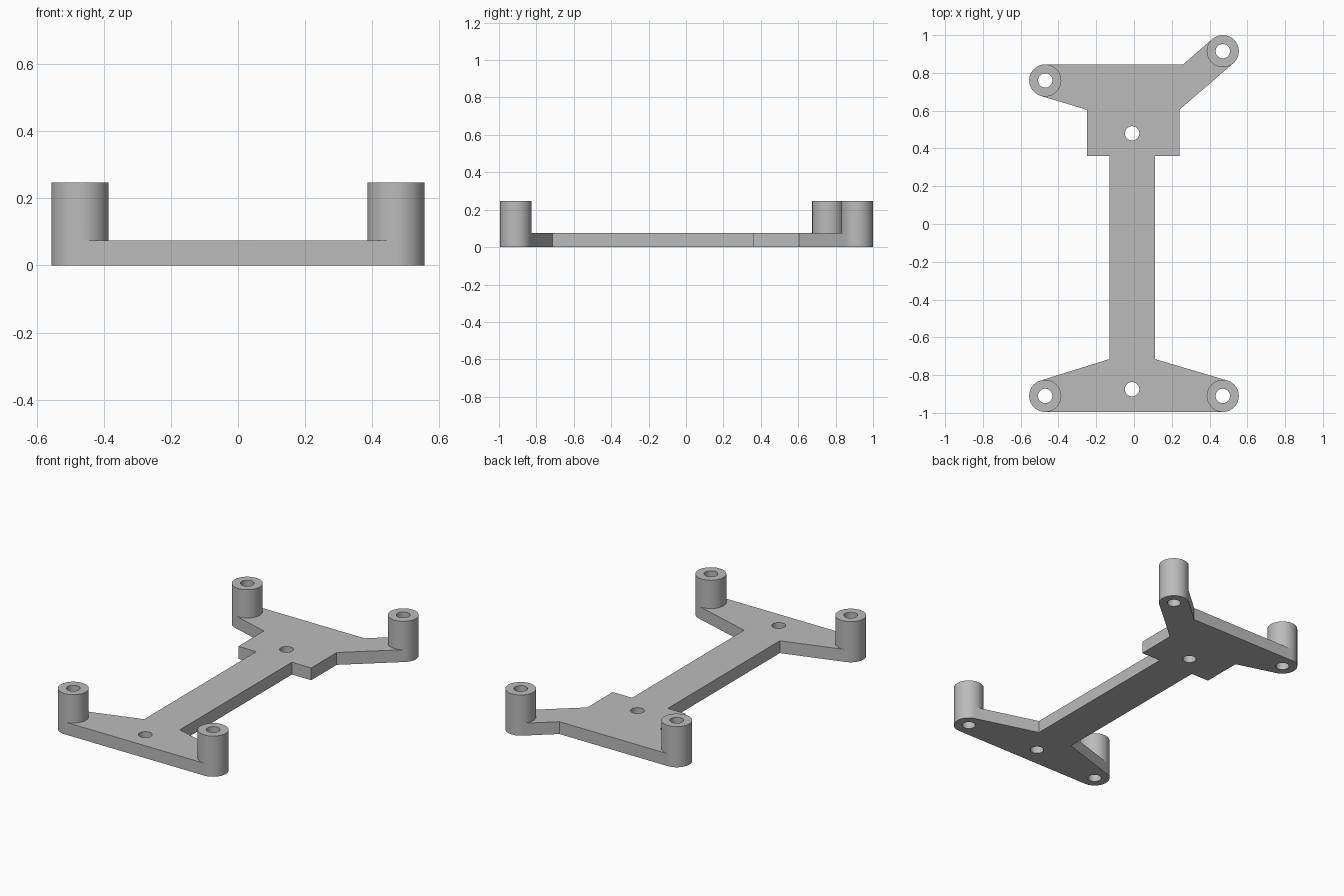
import bpy, bmesh, math
from mathutils import Vector

cube = bpy.data.objects.get("Cube")
if cube:
    bpy.data.objects.remove(cube, do_unlink=True)

PLATE_H, POST_H = 0.075, 0.247
POST_R, HOLE_R = 0.085, 0.038
POSTS = {
    "back_right": (-0.47, 0.76), "back_left": (0.47, 0.915),
    "front_right": (-0.47, -0.91), "front_left": (0.47, -0.91),
}
SCREWS = [(-0.01, 0.48), (-0.01, -0.875)]

grey = bpy.data.materials.new("plain grey")
grey.use_nodes = True
colour = (0.5, 0.5, 0.5, 1)
grey.diffuse_color = colour
grey.node_tree.nodes["Principled BSDF"].inputs["Base Color"].default_value = colour


def link(name, bm):
    bmesh.ops.recalc_face_normals(bm, faces=bm.faces)
    mesh = bpy.data.meshes.new(name)
    bm.to_mesh(mesh)
    bm.free()
    mesh.materials.append(grey)
    ob = bpy.data.objects.new(name, mesh)
    bpy.context.collection.objects.link(ob)
    return ob


def prism(name, outline, z0, z1):
    bm = bmesh.new()
    face = bm.faces.new([bm.verts.new((x, y, z0)) for x, y in outline])
    top = bmesh.ops.extrude_face_region(bm, geom=[face])["geom"]
    bmesh.ops.translate(bm, vec=(0, 0, z1 - z0),
                        verts=[v for v in top if isinstance(v, bmesh.types.BMVert)])
    return link(name, bm)


def cylinder(name, centre, radius, z0, z1, sides=48):
    ring = [(centre[0] + radius * math.cos(i * math.tau / sides),
             centre[1] + radius * math.sin(i * math.tau / sides)) for i in range(sides)]
    return prism(name, ring, z0, z1)


def rim(post, degrees):
    # point on a post's outer circle, where an arm edge meets it
    a = math.radians(degrees)
    return tuple(Vector(POSTS[post]) + POST_R * Vector((math.cos(a), math.sin(a))))


# Flat frame: front crossbar, central spine, stepped pad and back arms
frame = prism("mounting_frame", [
    rim("front_right", 270), rim("front_left", 270), rim("front_left", 73.5),
    (0.11, -0.715), (0.11, 0.36), (0.24, 0.36), (0.24, 0.605),
    rim("back_left", 310.5), rim("back_left", 130), (0.26, 0.845),
    rim("back_right", 90), rim("back_right", 253), (-0.25, 0.605),
    (-0.25, 0.36), (-0.13, 0.36), (-0.13, -0.715), rim("front_right", 106.5),
], 0, PLATE_H)

# Standoff posts joined on, then holes drilled through posts and frame
tools = [(cylinder(n + "_post", c, POST_R, 0, POST_H), "UNION") for n, c in POSTS.items()]
tools += [(cylinder("hole_cutter", c, HOLE_R, -0.1, POST_H + 0.1), "DIFFERENCE")
          for c in list(POSTS.values()) + SCREWS]

bpy.ops.object.select_all(action="DESELECT")
frame.select_set(True)
bpy.context.view_layer.objects.active = frame
for tool, operation in tools:
    tool.hide_render = True
    mod = frame.modifiers.new(tool.name, "BOOLEAN")
    mod.operation, mod.solver, mod.object = operation, "EXACT", tool
    bpy.ops.object.modifier_apply(modifier=mod.name)
    bpy.data.objects.remove(tool, do_unlink=True)

bpy.ops.object.shade_smooth_by_angle(angle=math.radians(30))
